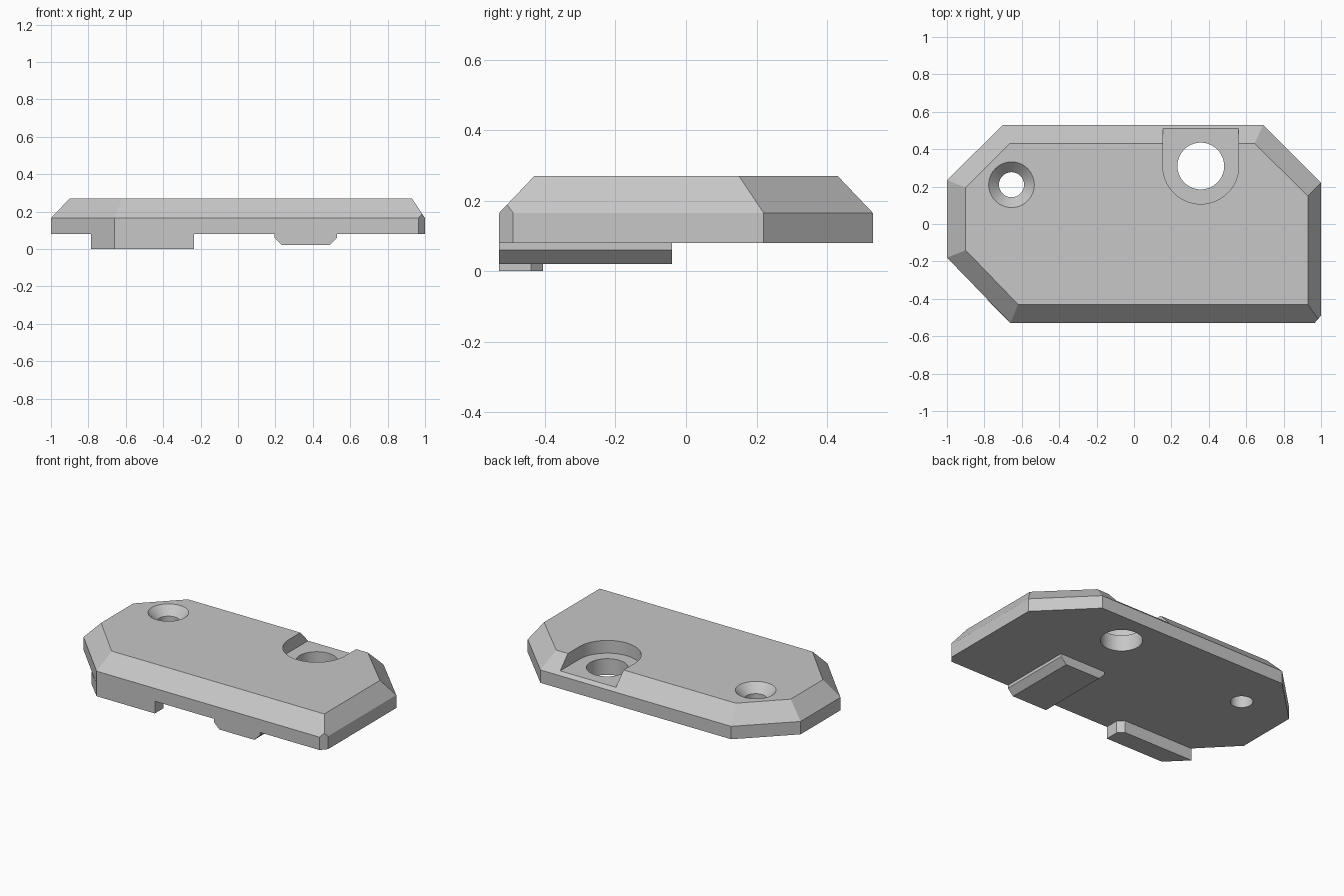
import bpy, bmesh, math

cube = bpy.data.objects.get("Cube")
if cube:
    bpy.data.objects.remove(cube, do_unlink=True)

grey = bpy.data.materials.new("plain_grey")
grey.use_nodes = True
colour = (0.57, 0.57, 0.57, 1)
grey.diffuse_color = colour
grey.node_tree.nodes["Principled BSDF"].inputs["Base Color"].default_value = colour


def loft(name, layers, clip=None):
    """Closed solid from (z, outline) layers with equal point counts."""
    bm = bmesh.new()
    rings = [[bm.verts.new((x, y, z)) for x, y in pts] for z, pts in layers]
    bm.faces.new(rings[0][::-1])
    bm.faces.new(rings[-1])
    for low, high in zip(rings, rings[1:]):
        for i in range(len(low)):
            j = (i + 1) % len(low)
            bm.faces.new((low[i], low[j], high[j], high[i]))
    if clip:
        # Slice off everything beyond a plane and cap the cut
        geom = bm.verts[:] + bm.edges[:] + bm.faces[:]
        cut = bmesh.ops.bisect_plane(bm, geom=geom, plane_co=clip[0],
                                     plane_no=clip[1], clear_outer=True)
        edges = [e for e in cut["geom_cut"] if isinstance(e, bmesh.types.BMEdge)]
        bmesh.ops.contextual_create(bm, geom=edges)
    bmesh.ops.recalc_face_normals(bm, faces=bm.faces)
    mesh = bpy.data.meshes.new(name)
    bm.to_mesh(mesh)
    bm.free()
    mesh.materials.append(grey)
    obj = bpy.data.objects.new(name, mesh)
    bpy.context.collection.objects.link(obj)
    return obj


def arc(cx, cy, r, start=0, sweep=360, steps=64):
    count = steps if sweep == 360 else steps + 1
    angles = [math.radians(start + sweep * i / steps) for i in range(count)]
    return [(cx + r * math.cos(a), cy + r * math.sin(a)) for a in angles]


def activate(obj):
    bpy.ops.object.select_all(action="DESELECT")
    obj.select_set(True)
    bpy.context.view_layer.objects.active = obj


def carve(target, cutter):
    cutter.hide_render = True
    mod = target.modifiers.new("carve", "BOOLEAN")
    mod.operation, mod.solver, mod.object = "DIFFERENCE", "EXACT", cutter
    activate(target)
    bpy.ops.object.modifier_apply(modifier=mod.name)
    bpy.data.objects.remove(cutter, do_unlink=True)


# Plate with sloped rim and one small clipped corner
base, rim, top = 0.08, 0.165, 0.27
outer = [(-1, -0.18), (-0.66, -0.53), (1, -0.53), (1, 0.22),
         (0.69, 0.53), (-0.7, 0.53), (-1, 0.235)]
inner = [(-0.9, -0.14), (-0.62, -0.43), (0.93, -0.43), (0.93, 0.15),
         (0.645, 0.43), (-0.665, 0.43), (-0.9, 0.195)]
plate = loft("plate", [(base, outer), (rim, outer), (top, inner)],
             clip=((0.965, -0.53, 0), (0.04, -0.035, 0)))

# Countersunk screw hole
sx, sy = -0.655, 0.21
carve(plate, loft("screw_cutter", [
    (z, arc(sx, sy, r)) for z, r in ((0, 0.067), (0.215, 0.067), (0.29, 0.142))]))

# Round-ended recess open to the back slope, with a through hole
hx, hy, hr = 0.357, 0.31, 0.203
slot = arc(hx, hy, hr, 180, 180, 32) + [(hx + hr, 0.51), (hx - hr, 0.51)]
carve(plate, loft("recess_cutter", [(0.186, slot), (0.35, slot)]))
bore = arc(hx, hy, 0.125)
carve(plate, loft("bore_cutter", [(0, bore), (0.35, bore)]))

# Foot under the clipped front corner
foot_outline = [(-0.66, -0.53), (-0.235, -0.53), (-0.235, -0.44),
                (-0.27, -0.405), (-0.785, -0.405)]
foot = loft("foot", [(0, foot_outline), (base, foot_outline)])


# Long rail with bevelled lower sides
def strip(x0, x1):
    return [(x0, -0.53), (x1, -0.53), (x1, -0.04), (x0, -0.04)]


rail = loft("rail", [(0.02, strip(0.235, 0.49)), (0.06, strip(0.195, 0.53)),
                     (base, strip(0.195, 0.53))])

for part in (plate, foot, rail):
    activate(part)
    bpy.ops.object.shade_smooth_by_angle(angle=math.radians(20))
